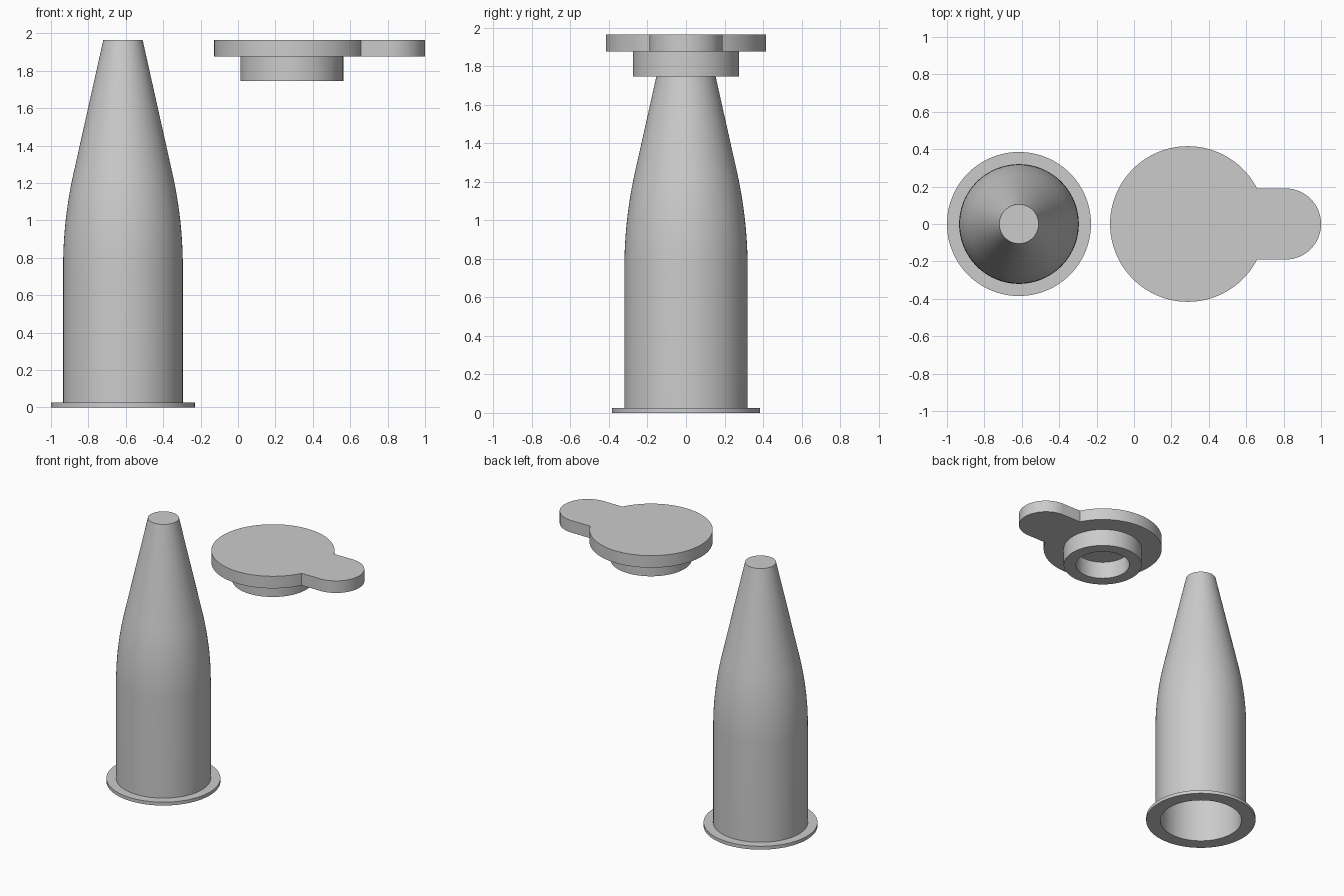
import bpy, bmesh
from math import sin, cos, tan, pi, asin

if "Cube" in bpy.data.objects:
    bpy.data.objects.remove(bpy.data.objects["Cube"], do_unlink=True)

grey = bpy.data.materials.new("plain_grey")
grey.use_nodes = True
grey.diffuse_color = (0.6, 0.6, 0.6, 1)
grey.node_tree.nodes["Principled BSDF"].inputs["Base Color"].default_value = (0.6, 0.6, 0.6, 1)


def finish(name, bm, location):
    bmesh.ops.recalc_face_normals(bm, faces=bm.faces)
    mesh = bpy.data.meshes.new(name)
    bm.to_mesh(mesh)
    bm.free()
    mesh.materials.append(grey)
    obj = bpy.data.objects.new(name, mesh)
    obj.location = location
    bpy.context.collection.objects.link(obj)
    bpy.ops.object.select_all(action="DESELECT")
    obj.select_set(True)
    bpy.context.view_layer.objects.active = obj
    bpy.ops.object.shade_smooth_by_angle(angle=pi / 6)
    return obj


def lathe(name, profile, location, closed=False, steps=96):
    """Spin a (radius, height) profile around the vertical axis."""
    bm = bmesh.new()
    verts = [bm.verts.new((r, 0, z)) for r, z in profile]
    pairs = list(zip(verts, verts[1:]))
    if closed:
        pairs.append((verts[-1], verts[0]))
    edges = [bm.edges.new(p) for p in pairs]
    bmesh.ops.spin(bm, geom=verts + edges, cent=(0, 0, 0), axis=(0, 0, 1),
                   angle=2 * pi, steps=steps)
    bmesh.ops.remove_doubles(bm, verts=bm.verts, dist=1e-5)
    return finish(name, bm, location)


def arc(cx, radius, start, end, steps):
    return [(cx + radius * cos(start + (end - start) * i / steps),
             radius * sin(start + (end - start) * i / steps)) for i in range(steps + 1)]


# Hollow bottle: straight wall, tangent shoulder arc, straight taper to a flat tip
body_r, tip_r, height, wall = 0.32, 0.105, 1.965, 0.034
bend_z, bend_h, lean = 0.75, 0.5, 0.22
bend_r = bend_h / sin(lean)
shoulder = [(body_r - bend_r * (1 - cos(a)), bend_z + bend_r * sin(a))
            for a in [lean * i / 12 for i in range(13)]]
outer = [(0.385, 0), (0.385, 0.025), (body_r, 0.025)] + shoulder + [(tip_r, height), (0, height)]
inner_tip = tip_r - wall + wall * tan(lean)
inner = [(0, height - wall), (inner_tip, height - wall)]
inner += [(r - wall, z) for r, z in reversed(shoulder)] + [(body_r - wall, 0)]
lathe("bottle_body", outer + inner, (-0.615, 0, 0), closed=True)

# Cap plate: round disc joined to a rounded finger tab
disc_r, tab_r, tab_x = 0.416, 0.19, 0.522
join = asin(tab_r / disc_r)
outline = arc(0, disc_r, join, 2 * pi - join, 84) + arc(tab_x, tab_r, -pi / 2, pi / 2, 40)
bm = bmesh.new()
plate = bm.faces.new([bm.verts.new((x, y, 0)) for x, y in outline])
top = bmesh.ops.extrude_face_region(bm, geom=[plate], use_keep_orig=True)
bmesh.ops.translate(bm, vec=(0, 0, 0.09),
                    verts=[v for v in top["geom"] if isinstance(v, bmesh.types.BMVert)])
finish("cap_plate", bm, (0.288, 0, 1.875))

# Hollow plug under the cap
lathe("cap_plug", [(0.275, 0), (0.275, 0.135), (0.188, 0.135), (0.188, 0)],
      (0.288, 0, 1.745), closed=True)
